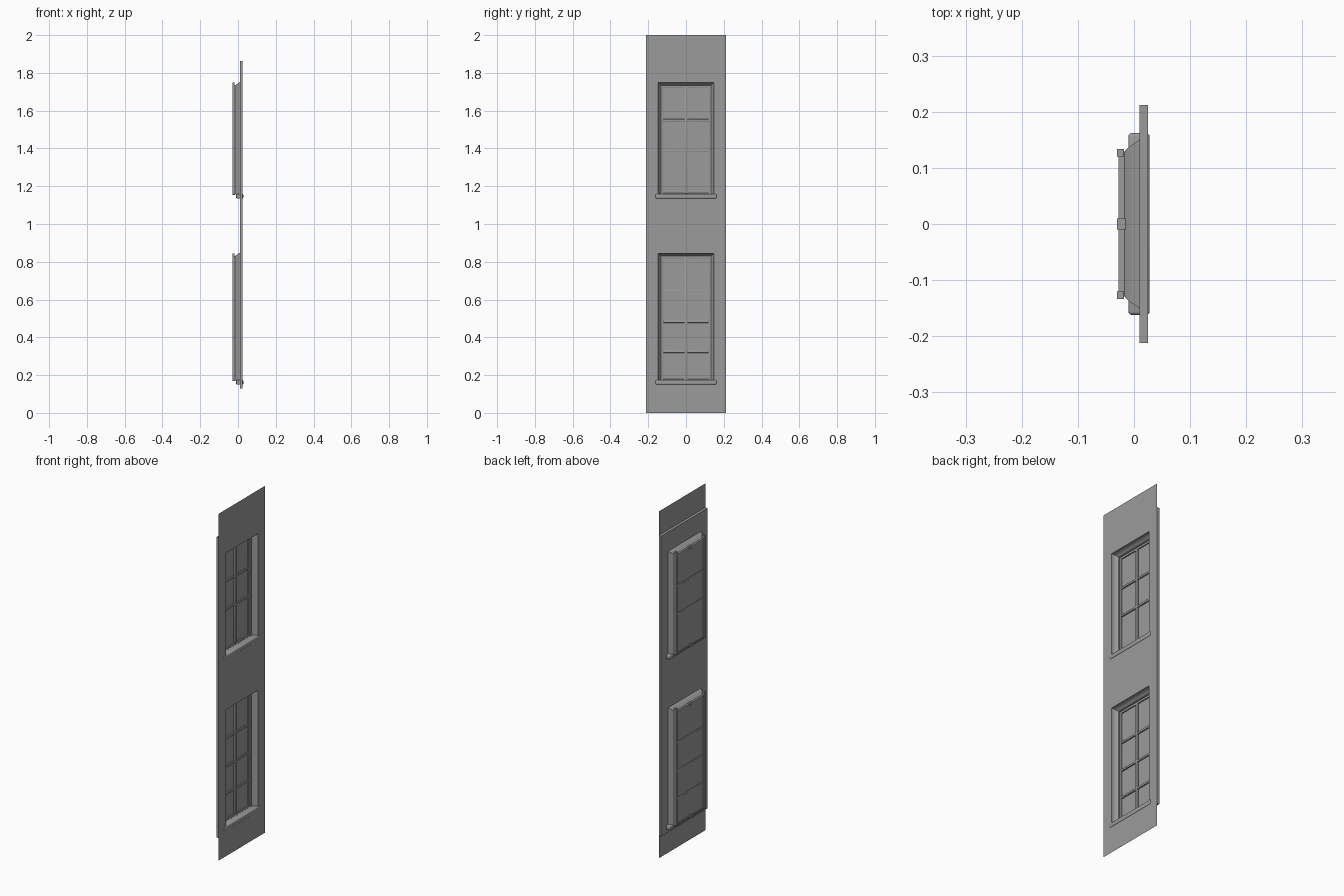
import bpy
import bmesh
import math

cube = bpy.data.objects.get("Cube")
if cube:
    bpy.data.objects.remove(cube, do_unlink=True)

grey = bpy.data.materials.new("plain grey")
grey.use_nodes = True
colour = (0.33, 0.33, 0.33, 1)
grey.diffuse_color = colour
grey.node_tree.nodes["Principled BSDF"].inputs["Base Color"].default_value = colour

FACE = 0.025      # street face of the wall
HALF = 0.212      # half width of the wall
OPEN = 0.147      # half width of a window opening


def finish(name, bm, smooth=False):
    bmesh.ops.recalc_face_normals(bm, faces=bm.faces)
    mesh = bpy.data.meshes.new(name)
    bm.to_mesh(mesh)
    bm.free()
    mesh.materials.append(grey)
    obj = bpy.data.objects.new(name, mesh)
    bpy.context.collection.objects.link(obj)
    if smooth:
        bpy.ops.object.select_all(action='DESELECT')
        obj.select_set(True)
        bpy.context.view_layer.objects.active = obj
        bpy.ops.object.shade_smooth_by_angle(angle=math.radians(35))
    return obj


def box(name, x, y, z, bevel=0):
    bm = bmesh.new()
    bmesh.ops.create_cube(bm, size=1)
    for v in bm.verts:
        for axis, (lo, hi) in enumerate((x, y, z)):
            v.co[axis] = lo if v.co[axis] < 0 else hi
    if bevel:
        bmesh.ops.bevel(bm, geom=bm.edges[:], offset=bevel, segments=3,
                        profile=0.5, affect='EDGES')
    return finish(name, bm, bevel > 0)


def sheet(name, ys, zs, holes=()):
    """Flat grid on the street face, leaving out the cells in holes."""
    bm = bmesh.new()
    grid = [[bm.verts.new((FACE, y, z)) for y in ys] for z in zs]
    for r in range(len(zs) - 1):
        for c in range(len(ys) - 1):
            if (r, c) not in holes:
                bm.faces.new((grid[r][c], grid[r][c + 1],
                              grid[r + 1][c + 1], grid[r + 1][c]))
    return finish(name, bm)


def moulding(name, profile, bottom, top):
    """Sweep a closed (depth, inset) profile round the opening, mitred."""
    bm = bmesh.new()
    loops = []
    for x, inset in profile:
        w, lo, hi = OPEN - inset, bottom + inset * 0.5, top - inset
        loops.append([bm.verts.new((x, y, z)) for y, z in
                      ((-w, lo), (w, lo), (w, hi), (-w, hi))])
    for i, a in enumerate(loops):
        b = loops[(i + 1) % len(loops)]
        for k in range(4):
            n = (k + 1) % 4
            bm.faces.new((a[k], a[n], b[n], b[k]))
    return finish(name, bm, True)


# Wall with two openings, and thin bands above and below
windows = {
    "lower": (0.165, 0.845, (0.324, 0.483, 0.645)),
    "upper": (1.15, 1.748, (1.387, 1.549)),
}
levels = [0.13, 0.165, 0.845, 1.15, 1.748, 1.862]
wall = sheet("wall", [-HALF, -OPEN, OPEN, HALF], levels, {(1, 1), (3, 1)})
solid = wall.modifiers.new("thickness", 'SOLIDIFY')
solid.thickness = 0.015
solid.offset = -1
if wall.data.polygons[0].normal.x < 0:
    wall.data.flip_normals()
sheet("bottom_band", [-HALF, HALF], [0, 0.13])
sheet("top_band", [-HALF, HALF], [1.862, 2])

# Splayed reveal that steps back to the sash
reveal = [(0.02, 0), (0.01, 0.001), (0.002, 0.005), (-0.004, 0.011),
          (-0.008, 0.014), (-0.008, 0.018), (-0.015, 0.018), (-0.015, 0.02),
          (-0.017, 0.018), (-0.012, 0.012), (0, 0.003), (0.01, -0.003)]
sash = [(-0.014, 0.018), (-0.014, 0.024), (-0.016, 0.028),
        (-0.028, 0.028), (-0.028, 0.018)]

for name, (bottom, top, bars) in windows.items():
    moulding(name + "_reveal", reveal, bottom, top)
    moulding(name + "_sash_frame", sash, bottom, top)
    box(name + "_glass", (-0.025, -0.022), (-0.122, 0.122),
        (bottom + 0.01, top - 0.022))

    # Glazing bars
    for i, z in enumerate(bars):
        box(f"{name}_bar_{i + 1}", (-0.028, -0.015), (-0.12, 0.12),
            (z - 0.006, z + 0.006), 0.002)
    box(name + "_mullion", (-0.023, -0.014), (-0.008, 0.008),
        (bottom + 0.012, top - 0.025), 0.002)

    # Back stiles and the small blocks at the middle of the head and foot
    for side, s in (("right", -1), ("left", 1)):
        box(f"{name}_{side}_stile", (-0.03, -0.018),
            sorted((s * 0.12, s * 0.134)), (bottom + 0.005, top))
    for part, z in (("head", top - 0.022), ("foot", bottom + 0.012)):
        box(f"{name}_{part}_block", (-0.03, -0.015), (-0.01, 0.01),
            (z - 0.008, z + 0.008))

    # Rounded sill
    box(name + "_sill", (-0.01, 0.028), (-0.162, 0.162),
        (bottom - 0.016, bottom + 0.01), 0.006)
